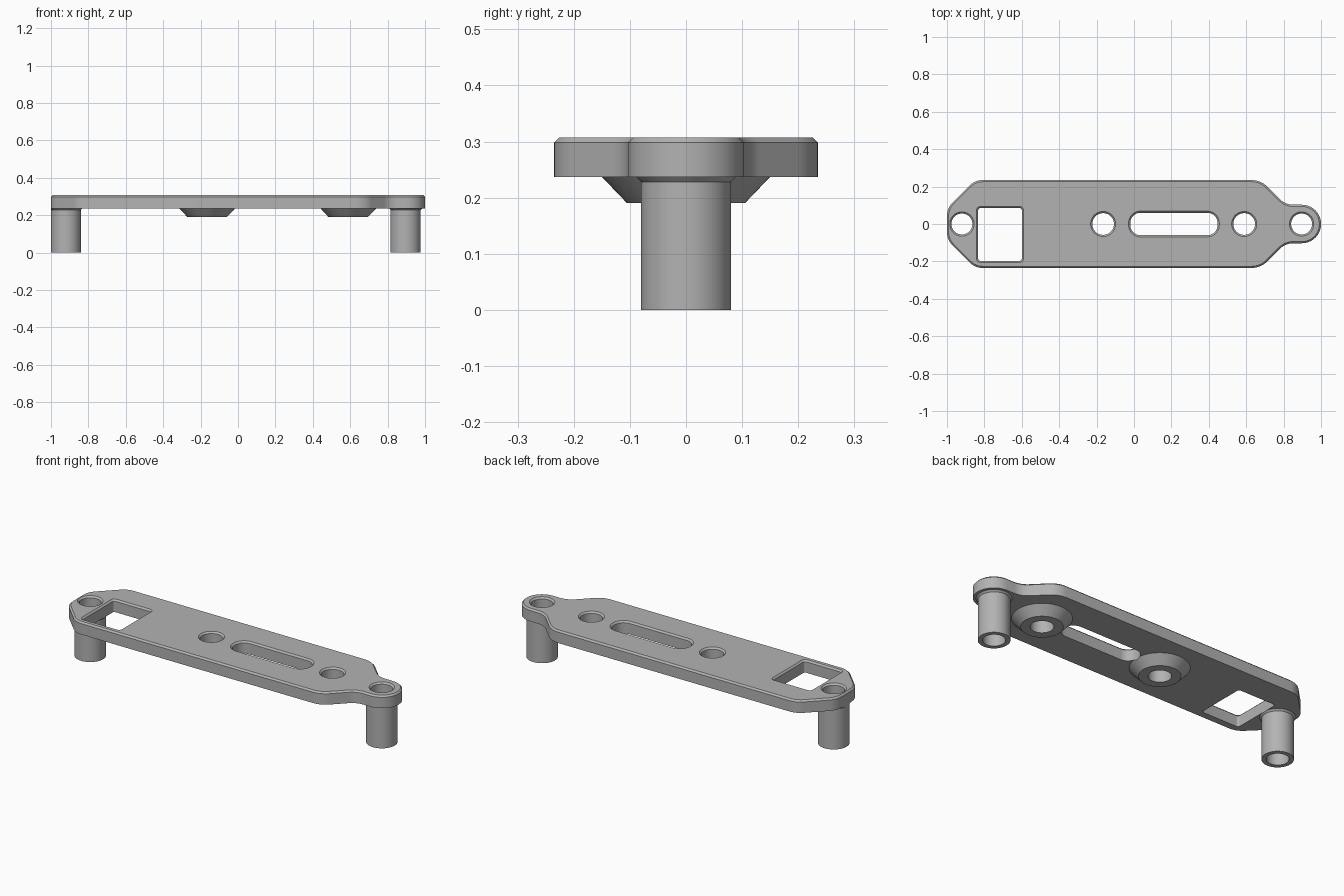
import bpy, bmesh, math
from mathutils import Vector

if "Cube" in bpy.data.objects:
    bpy.data.objects.remove(bpy.data.objects["Cube"], do_unlink=True)

grey = bpy.data.materials.new("plain grey")
grey.use_nodes = True
grey.diffuse_color = (0.45, 0.45, 0.45, 1)
grey.node_tree.nodes["Principled BSDF"].inputs["Base Color"].default_value = (0.45, 0.45, 0.45, 1)

BOTTOM, TOP, BEVEL = 0.237, 0.307, 0.009


def rounded(corners, steps=10):
    """Round each (x, y, radius) corner of a counter-clockwise polygon."""
    out = []
    for i, (x, y, r) in enumerate(corners):
        p = Vector((x, y))
        a = (Vector(corners[i - 1][:2]) - p).normalized()
        b = (Vector(corners[(i + 1) % len(corners)][:2]) - p).normalized()
        half = a.angle(b) / 2
        start = p + a * r / math.tan(half)
        centre = p + (a + b).normalized() * r / math.sin(half)
        sweep = (math.pi - 2 * half) * (1 if a.cross(b) < 0 else -1)
        for k in range(steps + 1):
            t = sweep * k / steps
            d = start - centre
            out.append(centre + Vector((d.x * math.cos(t) - d.y * math.sin(t),
                                        d.x * math.sin(t) + d.y * math.cos(t))))
    return [p for i, p in enumerate(out) if (p - out[i - 1]).length > 1e-5]


def circle(x, radius, n=64):
    return [Vector((x + radius * math.cos(k * math.tau / n),
                    radius * math.sin(k * math.tau / n))) for k in range(n)]


def box(x0, x1, y0, y1, r):
    return rounded([(x0, y0, r), (x1, y0, r), (x1, y1, r), (x0, y1, r)])


def offset(points, d):
    out = []
    for i, p in enumerate(points):
        e = (p - points[i - 1]).normalized()
        f = (points[(i + 1) % len(points)] - p).normalized()
        n = Vector((e.y + f.y, -e.x - f.x)).normalized()
        out.append(p + n * d / max(0.3, n.dot(Vector((e.y, -e.x)))))
    return out


def solid(name, points, levels):
    """Stack offset copies of an outline at (height, offset) levels."""
    bm = bmesh.new()
    rings = [[bm.verts.new((p.x, p.y, z)) for p in offset(points, d)] for z, d in levels]
    bm.faces.new(rings[0][::-1])
    bm.faces.new(rings[-1])
    n = len(points)
    for lo, hi in zip(rings, rings[1:]):
        for i in range(n):
            j = (i + 1) % n
            bm.faces.new((lo[i], lo[j], hi[j], hi[i]))
    mesh = bpy.data.meshes.new(name)
    bm.to_mesh(mesh)
    bm.free()
    mesh.materials.append(grey)
    ob = bpy.data.objects.new(name, mesh)
    bpy.context.collection.objects.link(ob)
    return ob


def combine(target, other, operation):
    bpy.context.view_layer.objects.active = target
    mod = target.modifiers.new("combine", 'BOOLEAN')
    mod.operation, mod.object, mod.solver = operation, other, 'EXACT'
    bpy.ops.object.modifier_apply(modifier=mod.name)


def drop(ob):
    bpy.data.objects.remove(ob, do_unlink=True)


# Plate outline: lower half, then its mirror image
lower = [(-1.0, -0.085, 0.1), (-0.85, -0.235, 0.1), (0.678, -0.235, 0.12),
         (0.81, -0.103, 0.1), (1.0, -0.103, 0.1025)]
outline = rounded(lower + [(x, -y, r) for x, y, r in reversed(lower)])
plate = solid("mounting_plate", outline,
              [(BOTTOM, 0), (TOP - BEVEL, 0), (TOP, -BEVEL)])

# Posts with a small flare, trimmed to the plate outline
envelope = solid("envelope", outline, [(-0.1, -0.0005), (0.4, -0.0005)])
envelope.hide_render = True
POSTS, BOSSES = (-0.92, 0.896), (-0.165, 0.589)
for x in POSTS:
    post = solid("post", circle(x, 0.08),
                 [(0, 0), (0.228, 0), (BOTTOM, 0.009), (0.27, 0.009)])
    combine(post, envelope, 'INTERSECT')
    combine(plate, post, 'UNION')
    drop(post)
drop(envelope)

# Tapered bosses under the plate
for x in BOSSES:
    boss = solid("boss", circle(x, 0.105), [(0.19, 0), (BOTTOM, 0.045), (0.26, 0.045)])
    combine(plate, boss, 'UNION')
    drop(boss)

# Openings, each with a chamfered top rim
openings = [(circle(x, 0.056), -0.1) for x in POSTS]
openings += [(circle(x, 0.058), 0.1) for x in BOSSES]
openings += [(box(-0.02, 0.447, -0.06, 0.06, 0.055), 0.1),
             (box(-0.833, -0.6, -0.197, 0.085, 0.012), 0.225)]
for points, base in openings:
    cutter = solid("cutter", points, [(base, 0), (TOP - BEVEL, 0), (TOP + BEVEL, 2 * BEVEL)])
    cutter.hide_render = True
    combine(plate, cutter, 'DIFFERENCE')
    drop(cutter)

# Smooth the round walls and keep the rims sharp
bpy.ops.object.select_all(action='DESELECT')
plate.select_set(True)
bpy.context.view_layer.objects.active = plate
bpy.ops.object.shade_smooth_by_angle(angle=math.radians(25))
